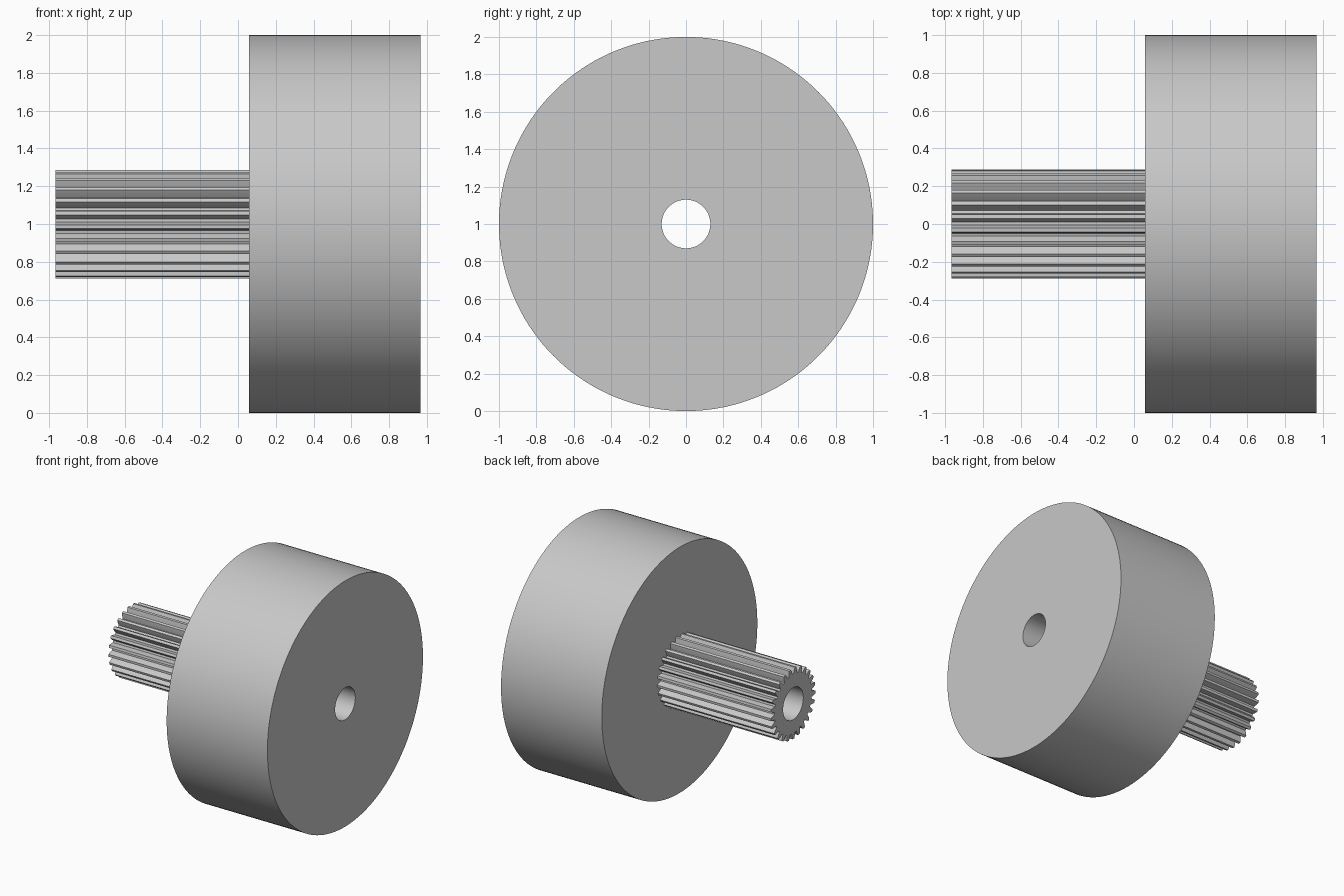
import bpy
import bmesh
from math import cos, sin, radians

cube = bpy.data.objects.get("Cube")
if cube:
    bpy.data.objects.remove(cube, do_unlink=True)

TEETH = 25
PITCH = 360 / TEETH
PHASE = 10.0                      # angle of one tooth centre
X_END, X_JOINT = 0.965, 0.058
BORE, DRUM = 0.13, 1.0
CENTRE_Z = 1.0

# One tooth: (angle from the tooth centre, radius), root to root
half = [(5.4, 0.24), (3.8, 0.265), (2.0, 0.288)]
tooth = [(-a, r) for a, r in half] + [(a, r) for a, r in reversed(half)]

gear = [(PHASE + k * PITCH + a, r) for k in range(TEETH) for a, r in tooth]
COUNT = len(gear)


def circle(radius):
    """Even circle with as many points as the gear outline."""
    start = PHASE - PITCH / 2 + 180 / COUNT
    return [(start + i * 360 / COUNT, radius) for i in range(COUNT)]


grey = bpy.data.materials.new("light grey")
grey.use_nodes = True
colour = (0.58, 0.58, 0.58, 1)
grey.diffuse_color = colour
grey.node_tree.nodes["Principled BSDF"].inputs["Base Color"].default_value = colour


def skin(name, sections):
    """Join a chain of outlines, each given as (x, outline), with quads."""
    bm = bmesh.new()
    rings = []
    for x, outline in sections:
        rings.append([bm.verts.new((x, r * cos(radians(a)), CENTRE_Z + r * sin(radians(a))))
                      for a, r in outline])
    for a, b in zip(rings, rings[1:]):
        for i in range(COUNT):
            j = (i + 1) % COUNT
            bm.faces.new((a[i], b[i], b[j], a[j]))
    mesh = bpy.data.meshes.new(name)
    bm.normal_update()
    bm.to_mesh(mesh)
    bm.free()
    mesh.materials.append(grey)
    obj = bpy.data.objects.new(name, mesh)
    bpy.context.collection.objects.link(obj)
    bpy.ops.object.select_all(action='DESELECT')
    obj.select_set(True)
    bpy.context.view_layer.objects.active = obj
    bpy.ops.object.shade_smooth_by_angle(angle=radians(25))
    return obj


bore = circle(BORE)

# Toothed shaft: bore, toothed end face, teeth up to the drum
skin("pinion", [(X_JOINT, bore), (-X_END, bore), (-X_END, gear), (X_JOINT, gear)])

# Drum: back face around the teeth, rim, front face, bore
skin("drum", [(X_JOINT, gear), (X_JOINT, circle(DRUM)), (X_END, circle(DRUM)),
              (X_END, bore), (X_JOINT, bore)])
